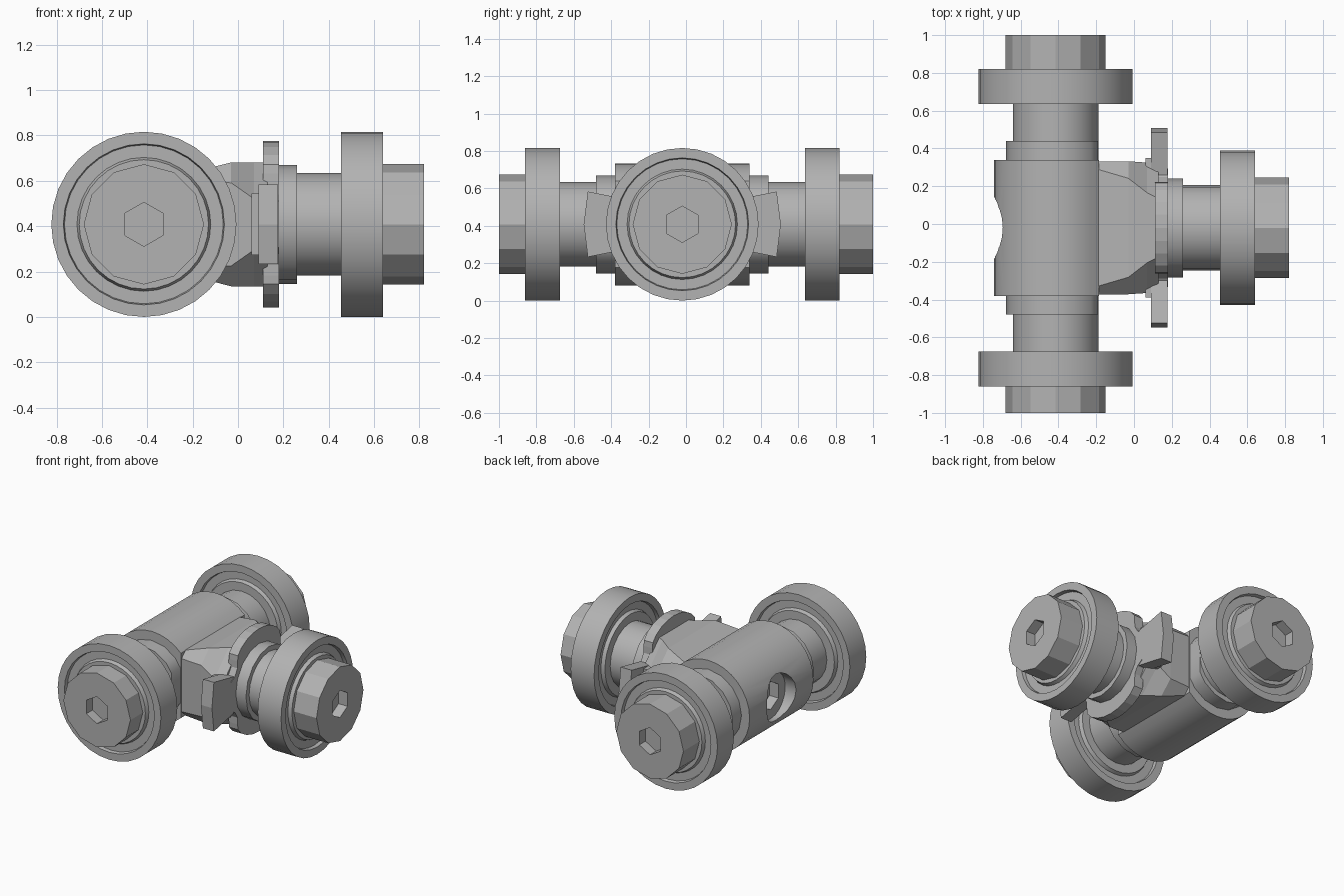
import bpy, bmesh, math
from mathutils import Matrix, Vector

if "Cube" in bpy.data.objects:
    bpy.data.objects.remove(bpy.data.objects["Cube"])

CENTRE = Vector((-0.415, -0.02, 0.408))      # where the three axes meet

grey = bpy.data.materials.new("plain grey")
grey.diffuse_color = (0.45, 0.45, 0.45, 1)
grey.use_nodes = True
grey.node_tree.nodes["Principled BSDF"].inputs["Base Color"].default_value = (0.45, 0.45, 0.45, 1)


def axis_frame(direction):
    """Frame at the centre: local z runs along direction, local x points up."""
    d, up = Vector(direction), Vector((0, 0, 1))
    rot = Matrix((up, d.cross(up), d)).transposed()
    return Matrix.Translation(CENTRE) @ rot.to_4x4()


def loft(name, rings, frame, wrap=False, angle=None):
    """Skin a list of equal rings; cap the ends, or join last to first."""
    bm = bmesh.new()
    loops = [[bm.verts.new(p) for p in ring] for ring in rings]
    n = len(loops[0])
    pairs = list(zip(loops, loops[1:]))
    if wrap:
        pairs.append((loops[-1], loops[0]))
    else:
        bm.faces.new(loops[0])
        bm.faces.new(loops[-1])
    for a, b in pairs:
        for i in range(n):
            j = (i + 1) % n
            bm.faces.new((a[i], a[j], b[j], b[i]))
    bmesh.ops.transform(bm, matrix=frame, verts=bm.verts)
    bmesh.ops.recalc_face_normals(bm, faces=bm.faces)
    mesh = bpy.data.meshes.new(name)
    bm.to_mesh(mesh)
    bm.free()
    mesh.materials.append(grey)
    obj = bpy.data.objects.new(name, mesh)
    bpy.context.collection.objects.link(obj)
    if angle:
        smooth(obj, angle)
    return obj


def smooth(obj, angle):
    bpy.ops.object.select_all(action='DESELECT')
    obj.select_set(True)
    bpy.context.view_layer.objects.active = obj
    bpy.ops.object.shade_smooth_by_angle(angle=math.radians(angle))


def turned(name, profile, sides, frame, wrap=False, angle=None):
    """Solid of revolution from (distance along axis, radius) pairs."""
    rings = [[(r * math.cos(2 * math.pi * i / sides), r * math.sin(2 * math.pi * i / sides), z)
              for i in range(sides)] for z, r in profile]
    return loft(name, rings, frame, wrap, angle)


def plate(name, outline, x0, x1):
    """Flat plate from a (y, z) outline about the centre, between two world x."""
    frame = Matrix.Translation((0, CENTRE.y, CENTRE.z))
    return loft(name, [[(x, y, z) for y, z in outline] for x in (x0, x1)], frame)


def cut(obj, cutter):
    mod = obj.modifiers.new("cut", 'BOOLEAN')
    mod.operation, mod.solver, mod.object = 'DIFFERENCE', 'EXACT', cutter
    bpy.context.view_layer.objects.active = obj
    bpy.ops.object.modifier_apply(modifier=mod.name)
    bpy.data.objects.remove(cutter)


def slice_flat(obj, x):
    """Remove everything beyond a world x and close the cut."""
    bm = bmesh.new()
    bm.from_mesh(obj.data)
    res = bmesh.ops.bisect_plane(bm, geom=bm.verts[:] + bm.edges[:] + bm.faces[:],
                                 plane_co=(x, 0, 0), plane_no=(1, 0, 0), clear_outer=True)
    edges = [e for e in res["geom_cut"] if isinstance(e, bmesh.types.BMEdge)]
    bmesh.ops.contextual_create(bm, geom=edges)
    bmesh.ops.recalc_face_normals(bm, faces=bm.faces)
    bm.to_mesh(obj.data)
    bm.free()


# Three arms: collar, shaft, bearing ring and capped head with a hex socket
BEARING = [(0, 0.408), (0, 0.355), (0.025, 0.35), (0.025, 0.295), (0, 0.285), (0, 0.2),
           (0.185, 0.2), (0.185, 0.285), (0.16, 0.295), (0.16, 0.35), (0.185, 0.355), (0.185, 0.408)]
ARMS = [("back", (0, 1, 0), 0.655, 1.02),
        ("front", (0, -1, 0), 0.655, 0.98),
        ("side", (1, 0, 0), 0.87, 1.235)]
for label, direction, start, end in ARMS:
    frame = axis_frame(direction)
    collar = turned(label + "_collar", [(start - 0.33, 0.262), (start - 0.195, 0.262)], 16, frame)
    if label != "side":
        slice_flat(collar, -0.19)
    smooth(collar, 35)
    turned(label + "_shaft", [(start - 0.3, 0.226), (start + 0.1, 0.226)], 20, frame, angle=35)
    turned(label + "_bearing", [(start + z, r) for z, r in BEARING], 32, frame, True, 30)
    head = turned(label + "_head", [(start + 0.12, 0.265), (end, 0.265)], 12, frame)
    cut(head, turned("socket_cutter", [(end - 0.07, 0.097), (end + 0.1, 0.097)], 6, frame))

# Cross barrel with a flat inner side and a bored bolt hole on the outer side
barrel = turned("barrel", [(-0.36, 0.326), (0.36, 0.326)], 32, axis_frame((0, 1, 0)))
slice_flat(barrel, -0.185)
outward = axis_frame((-1, 0, 0))
cut(barrel, turned("bore_cutter", [(0.24, 0.165), (0.5, 0.165)], 20, outward))
cut(barrel, turned("bolt_cutter", [(0.17, 0.1), (0.3, 0.1)], 6, outward))
smooth(barrel, 30)

# Hub block: chamfered rectangles of (x, half width, half height, chamfer)
def chamfered(x, w, h, c):
    return [(x, y, z) for y, z in ((w, h - c), (w - c, h), (c - w, h), (-w, h - c),
                                   (-w, c - h), (c - w, -h), (w - c, -h), (w, c - h))]

loft("hub", [chamfered(*s) for s in ((-0.2, 0.352, 0.23, 0.04), (-0.03, 0.352, 0.273, 0.09),
                                     (0.07, 0.345, 0.273, 0.16), (0.13, 0.315, 0.273, 0.16))],
     Matrix.Translation((0, CENTRE.y, CENTRE.z)))

# Flange: rounded top and bottom lobes, notched towards the side lugs
quarter = [(0, 0.367), (11, 0.367), (22, 0.367), (33, 0.365), (42, 0.355), (47, 0.33),
           (54, 0.3), (64, 0.3), (72, 0.33)]
polar = quarter + [(180 - a, r) for a, r in reversed(quarter)]
right = [(r * math.sin(math.radians(a)), r * math.cos(math.radians(a))) for a, r in polar]
outline = right + [(-y, z) for y, z in reversed(right[1:-1])]
plate("flange", outline, 0.11, 0.18)

# Side lugs flaring outwards, each with a raised pad behind
for label, s in (("back", 1), ("front", -1)):
    plate(label + "_lug", [(s * y, z) for y, z in ((0.28, -0.13), (0.505, -0.175), (0.527, 0),
                                                   (0.505, 0.175), (0.28, 0.13))], 0.09, 0.177)
    plate(label + "_lug_pad", [(s * y, z) for y, z in ((0.28, -0.135), (0.37, -0.135),
                                                       (0.37, 0.135), (0.28, 0.135))], 0.06, 0.12)
